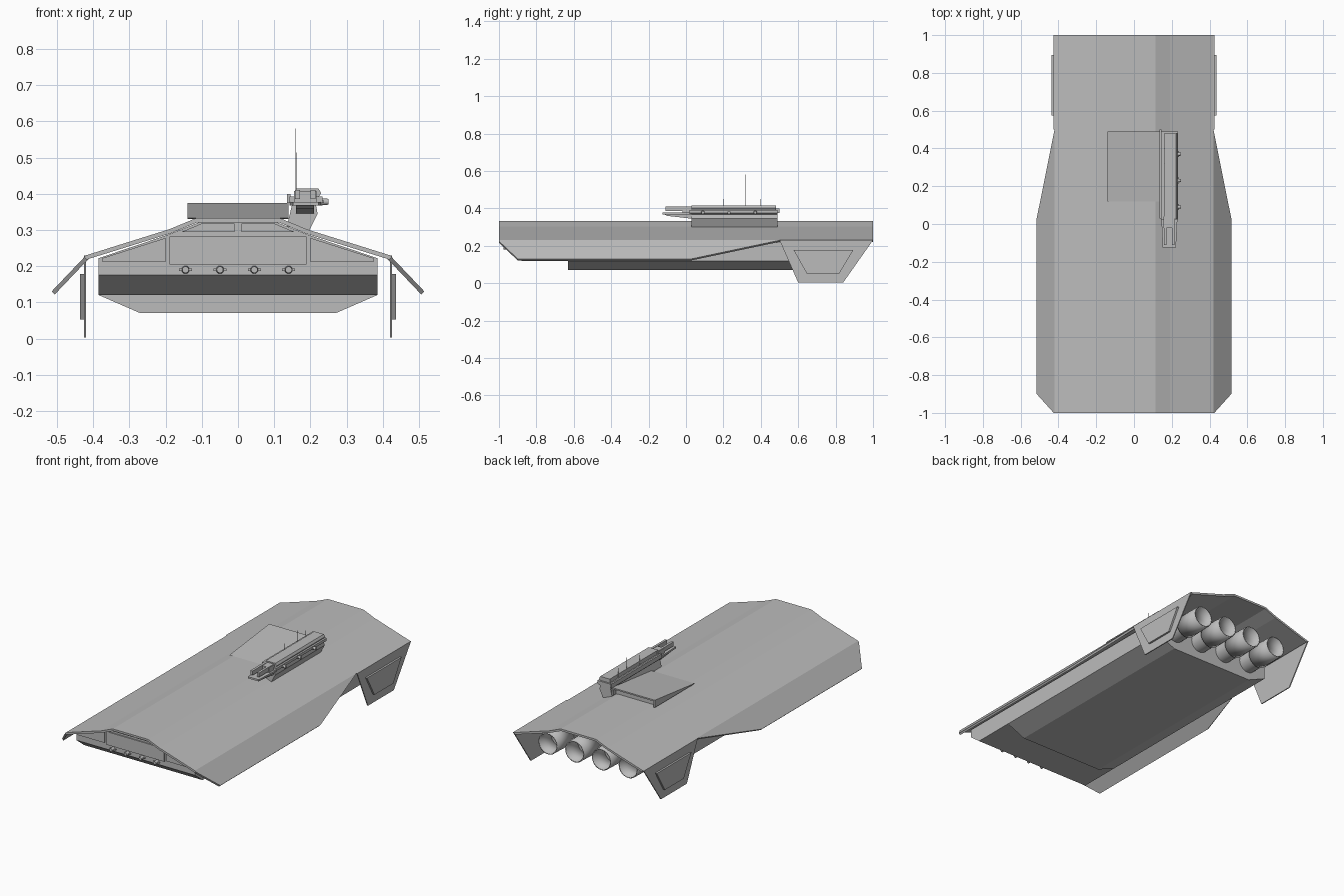
import bpy, bmesh, math
from mathutils import Vector

cube = bpy.data.objects.get("Cube")
if cube:
    bpy.data.objects.remove(cube, do_unlink=True)

grey = bpy.data.materials.new("hull_grey")
grey.use_nodes = True
tone = (0.5, 0.5, 0.5, 1)
grey.diffuse_color = tone
grey.node_tree.nodes["Principled BSDF"].inputs["Base Color"].default_value = tone


def finish(name, bm):
    bmesh.ops.remove_doubles(bm, verts=bm.verts, dist=0.0002)
    bmesh.ops.recalc_face_normals(bm, faces=bm.faces)
    mesh = bpy.data.meshes.new(name)
    bm.to_mesh(mesh)
    bm.free()
    mesh.materials.append(grey)
    obj = bpy.data.objects.new(name, mesh)
    bpy.context.collection.objects.link(obj)
    return obj


def prism(name, pts, axis, lo, hi):
    """Extrude a 2D outline along x (y,z), y (x,z) or z (x,y)."""
    place = {"x": lambda p, d: (d, p[0], p[1]),
             "y": lambda p, d: (p[0], d, p[1]),
             "z": lambda p, d: (p[0], p[1], d)}[axis]
    bm = bmesh.new()
    a = [bm.verts.new(place(p, lo)) for p in pts]
    b = [bm.verts.new(place(p, hi)) for p in pts]
    bm.faces.new(a)
    bm.faces.new(b[::-1])
    for i in range(len(pts)):
        j = (i + 1) % len(pts)
        bm.faces.new((a[i], a[j], b[j], b[i]))
    return finish(name, bm)


def box(name, x, y, z):
    return prism(name, [(x[0], y[0]), (x[1], y[0]), (x[1], y[1]), (x[0], y[1])], "z", *z)


def mirrored(half):
    return half + [(-x, z) for x, z in reversed(half)]


def tube(name, start, end, r1, r2, sides=24, caps=True):
    start, end = Vector(start), Vector(end)
    bm = bmesh.new()
    bmesh.ops.create_cone(bm, cap_ends=caps, segments=sides, radius1=r1, radius2=r2,
                          depth=(end - start).length)
    rot = (end - start).to_track_quat("Z", "Y")
    for v in bm.verts:
        v.co = rot @ v.co + (start + end) / 2
    obj = finish(name, bm)
    for p in obj.data.polygons:
        p.use_smooth = len(p.vertices) == 4
    return obj


# Deck shell: one roof section trimmed by a tapering outline
def roof(w):
    return [(w, 0.23 - (w - 0.42) * 1.05), (0.42, 0.23), (0.19, 0.302), (0.115, 0.333)]

bm = bmesh.new()
rows = [[bm.verts.new((x, y, z)) for x, z in mirrored(roof(w))]
        for y, w in [(-1, 0.425), (-0.9, 0.515), (0.03, 0.515), (0.5, 0.4205), (1, 0.4205)]]
for r, s in zip(rows, rows[1:]):
    for i in range(len(r) - 1):
        bm.faces.new((r[i], r[i + 1], s[i + 1], s[i]))
shell = finish("deck_shell", bm)
if sum(p.normal.z for p in shell.data.polygons) < 0:
    shell.data.flip_normals()
solid = shell.modifiers.new("thickness", "SOLIDIFY")
solid.thickness = 0.012
solid.offset = -1

# Main body under the deck
prism("upper_body", mirrored([(0.385, 0.175), (0.385, 0.222), (0.19, 0.288), (0.11, 0.32)]),
      "y", -0.95, 0.67)
prism("lower_body", [(-0.95, 0.175), (-0.88, 0.12), (0.67, 0.12), (0.67, 0.175)],
      "x", -0.385, 0.385)
prism("keel", mirrored([(0.27, 0.07), (0.385, 0.12)]), "y", -0.63, 0.67)

# Bow plates, windows and lamps
prism("bow_center_plate", mirrored([(0.19, 0.205), (0.19, 0.282)]), "y", -0.957, -0.95)
for s, side in ((1, "left"), (-1, "right")):
    prism(side + "_bow_plate",
          [(s * x, z) for x, z in [(0.2, 0.212), (0.375, 0.212), (0.375, 0.222), (0.2, 0.278)]],
          "y", -0.957, -0.95)
    prism(side + "_bow_window",
          [(s * x, z) for x, z in [(0.01, 0.295), (0.155, 0.295), (0.1, 0.318), (0.01, 0.318)]],
          "y", -0.957, -0.95)
for i in range(4):
    x = -0.145 + i * 0.095
    tube(f"bow_lamp_{i + 1}", (x, -0.95, 0.19), (x, -0.975, 0.19), 0.011, 0.009, 12)
    box(f"bow_lamp_bracket_{i + 1}", (x - 0.018, x + 0.018), (-0.96, -0.95), (0.187, 0.193))

# Engines: open nozzles around a narrower core
for i in range(4):
    x = (i - 1.5) * 0.174
    tube(f"engine_core_{i + 1}", (x, 0.65, 0.172), (x, 0.8, 0.172), 0.057, 0.057)
    nozzle = tube(f"engine_nozzle_{i + 1}", (x, 0.76, 0.172), (x, 0.91, 0.172), 0.066, 0.062,
                  caps=False)
    wall = nozzle.modifiers.new("wall", "SOLIDIFY")
    wall.thickness = 0.006

# Rear fins with raised panels
fin = [(0.5, 0.23), (0.6, 0.003), (0.84, 0.003), (1, 0.23)]
panel = [(0.575, 0.178), (0.645, 0.053), (0.82, 0.053), (0.895, 0.178)]
for s, side in ((1, "left"), (-1, "right")):
    prism(side + "_fin", fin, "x", s * 0.42, s * 0.426)
    prism(side + "_fin_panel", panel, "x", s * 0.426, s * 0.437)

# Sloping ramp with an open rear
prism("ramp_top", [(0.12, 0.333), (0.49, 0.375), (0.49, 0.367), (0.16, 0.33)], "x", -0.14, 0.14)
for x in (-0.14, 0.13):
    prism("ramp_side", [(0.12, 0.331), (0.49, 0.331), (0.49, 0.372)], "x", x, x + 0.01)
box("ramp_rear_wall", (-0.13, 0.13), (0.46, 0.465), (0.331, 0.368))

# Command tower on the left of the deck
prism("tower_base", [(0.135, 0.31), (0.195, 0.295), (0.22, 0.345), (0.215, 0.372), (0.15, 0.372)],
      "y", 0.03, 0.49)
prism("tower_cabin", [(0.142, 0.368), (0.222, 0.368), (0.234, 0.376), (0.234, 0.392),
                      (0.142, 0.392)], "y", 0.02, 0.49)
prism("tower_roof", [(0.16, 0.39), (0.222, 0.39), (0.23, 0.402), (0.222, 0.415), (0.16, 0.415)],
      "y", 0.03, 0.48)
box("tower_rail", (0.135, 0.145), (0.03, 0.5), (0.375, 0.4))
prism("tower_nose", [(0.145, 0.03), (0.23, 0.03), (0.222, -0.125), (0.152, -0.125)],
      "z", 0.368, 0.378)
prism("tower_chin", [(0.03, 0.345), (0.03, 0.37), (-0.12, 0.37), (-0.1, 0.36)], "x", 0.16, 0.21)
for x in (0.158, 0.2):
    box("nose_beam", (x, x + 0.014), (-0.11, 0.04), (0.385, 0.41))
box("nose_bridge", (0.155, 0.217), (-0.02, 0.04), (0.376, 0.408))
for y in (0.09, 0.23, 0.37):
    tube("tower_lamp", (0.23, y, 0.378), (0.25, y, 0.378), 0.01, 0.008, 12)
    box("tower_lamp_bracket", (0.23, 0.238), (y - 0.016, y + 0.016), (0.375, 0.381))

# Antennas
for y, top in ((0.32, 0.58), (0.2, 0.45), (0.4, 0.45)):
    tube("antenna", (0.16, y, 0.385), (0.16, y, top), 0.0015, 0.001, 6)
